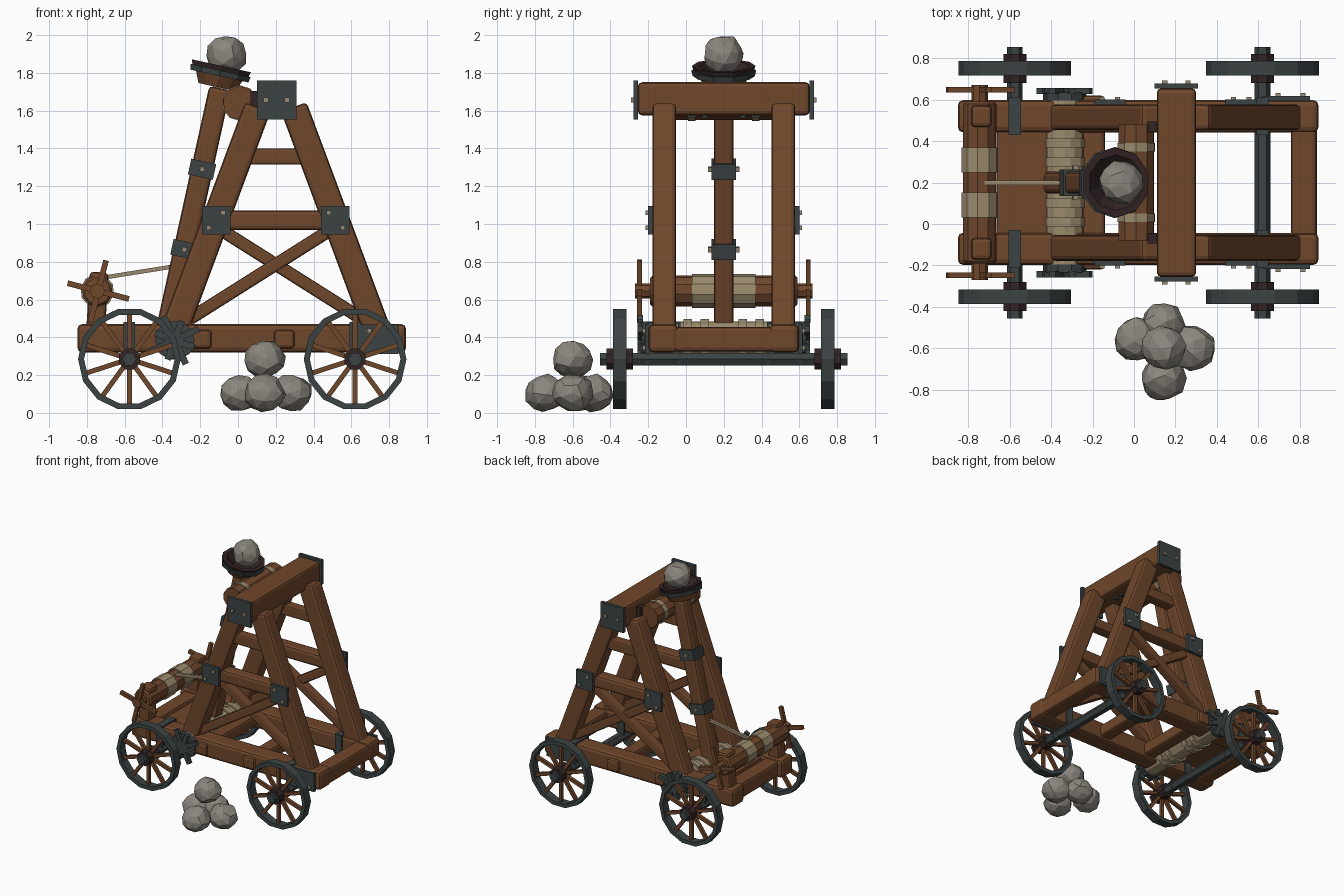
import bpy, bmesh, math, random
from mathutils import Vector, Matrix, Euler

if "Cube" in bpy.data.objects:
    bpy.data.objects.remove(bpy.data.objects["Cube"])

random.seed(4)
YC = 0.2                      # centre line of the machine


def material(name, col):
    m = bpy.data.materials.new(name)
    m.diffuse_color = (*col, 1)
    m.use_nodes = True
    m.node_tree.nodes["Principled BSDF"].inputs["Base Color"].default_value = m.diffuse_color
    return m


WOOD = material("oak wood", (0.160, 0.063, 0.025))
DARK = material("dark wood", (0.032, 0.018, 0.017))
IRON = material("dark iron", (0.045, 0.056, 0.056))
ROPE = material("rope", (0.33, 0.26, 0.155))
BOLT = material("bolt metal", (0.31, 0.26, 0.18))
STONE = material("stone", (0.26, 0.24, 0.21))
Y_AXIS = (-math.pi / 2, 0, 0)


def finish(name, bm, mat, loc=(0, 0, 0), rot=(0, 0, 0)):
    bmesh.ops.recalc_face_normals(bm, faces=bm.faces)
    me = bpy.data.meshes.new(name)
    bm.to_mesh(me)
    bm.free()
    me.materials.append(mat)
    ob = bpy.data.objects.new(name, me)
    ob.location, ob.rotation_euler = loc, rot
    bpy.context.collection.objects.link(ob)
    return ob


def box(name, loc, dims, mat, ry=0, bevel=0.0):
    bm = bmesh.new()
    bmesh.ops.create_cube(bm, size=1, matrix=Matrix.Diagonal((*dims, 1)))
    if bevel:
        bmesh.ops.bevel(bm, geom=bm.edges[:], offset=bevel, segments=2,
                        profile=0.5, affect='EDGES')
    return finish(name, bm, mat, loc, (0, ry, 0))


def beam(name, a, b, y, w, d, mat=WOOD, bevel=0.022):
    """Timber between two (x, z) points; w in the xz plane, d along y."""
    dx, dz = b[0] - a[0], b[1] - a[1]
    return box(name, ((a[0] + b[0]) / 2, y, (a[1] + b[1]) / 2),
               (w, d, math.hypot(dx, dz)), mat, math.atan2(dx, dz), bevel)


def lathe(name, prof, n, mat, loc, rot=Y_AXIS, closed=False, spin=0.0):
    """Turn a profile of (radius, height) points around local z."""
    bm = bmesh.new()
    rings = []
    for k in range(n):
        a = 2 * math.pi * k / n + spin
        rings.append([bm.verts.new((r * math.cos(a), r * math.sin(a), h)) for r, h in prof])
    m = len(prof)
    for k in range(n):
        p, q = rings[k], rings[(k + 1) % n]
        for i in range(m if closed else m - 1):
            j = (i + 1) % m
            bm.faces.new((p[i], p[j], q[j], q[i]))
    bmesh.ops.remove_doubles(bm, verts=bm.verts, dist=1e-5)
    return finish(name, bm, mat, loc, rot)


def rod(name, x, z, y0, y1, r, n, mat, spin=0.0, chamfer=0.0):
    """Solid cylinder along y."""
    c = chamfer
    prof = [(0, y0), (r - c, y0), (r, y0 + c), (r, y1 - c), (r - c, y1), (0, y1)]
    if not c:
        prof = [(0, y0), (r, y0), (r, y1), (0, y1)]
    return lathe(name, prof, n, mat, (x, 0, z), spin=spin)


def stone(name, loc, r, squash=1.0):
    bm = bmesh.new()
    bmesh.ops.create_icosphere(bm, subdivisions=2, radius=r)
    turn = Euler([random.uniform(0, 6) for _ in range(3)]).to_matrix()
    for v in bm.verts:
        v.co = turn @ (v.co * random.uniform(0.91, 1.05))
        v.co.z *= squash
    return finish(name, bm, STONE, loc)


def plate(name, x, z, s, off, w, h, bolts, ry=0):
    """Iron plate on the outer side of a frame, with bolts."""
    box(name, (x, YC + s * off, z), (w, 0.025, h), IRON, ry)
    for bx, bz in bolts:
        box(name + "_bolt", (x + bx, YC + s * (off + 0.018), z + bz), (0.025, 0.016, 0.025), BOLT)


# Side frames, built once per side
for s in (-1, 1):
    yr, yp = YC + s * 0.32, YC + s * 0.315
    box("side_rail", (0.02, yr, 0.395), (1.74, 0.155, 0.15), WOOD, 0, 0.025)
    for m in (-1, 1):
        mx = lambda d: 0.2 + m * d
        beam("frame_leg", (mx(0.55), 0.40), (mx(0.095), 1.62), yp, 0.145, 0.125)
        beam("cross_brace", (mx(-0.46), 0.495), (mx(0.30), 0.975), yp + s * m * 0.004, 0.068, 0.07, bevel=0.012)
        plate("frame_plate", mx(0.315), 1.02, s, 0.388, 0.15, 0.15,
              [(m * -0.035, 0.04), (m * 0.04, -0.04)])
    beam("mid_tie", (-0.15, 1.02), (0.55, 1.02), yp, 0.105, 0.11)
    beam("upper_tie", (0.06, 1.357), (0.34, 1.357), yp, 0.085, 0.09, bevel=0.012)
    plate("top_beam_plate", 0.205, 1.657, s, 0.466, 0.21, 0.205, [(-0.057, 0), (0.055, 0)])
    plate("leg_foot_plate", 0.735, 0.39, s, 0.405, 0.23, 0.155, [(-0.04, 0.045), (0.08, -0.045)])
    # Axle straps over the rails
    for x in (-0.575, 0.62):
        box("axle_strap_top", (x, yr, 0.474), (0.06, 0.18, 0.014), IRON)
        for t in (-1, 1):
            box("axle_strap_side", (x, yr + t * 0.084, 0.37), (0.06, 0.014, 0.215), IRON)
    # Winch post and hand spokes
    box("winch_post", (-0.745, yr, 0.58), (0.10, 0.105, 0.33), WOOD, 0.06, 0.02)
    for a in (0.25, 0.25 + math.pi / 2):
        box("winch_handle", (-0.74, YC + s * 0.447, 0.645), (0.335, 0.026, 0.03), WOOD, a)
    # Torsion washer with crossed ratchet bars
    y0, y1 = sorted((YC + s * 0.395, YC + s * 0.435))
    rod("torsion_washer", -0.335, 0.385, y0, y1, 0.105, 10, IRON)
    for k in range(4):
        box("washer_bar", (-0.335, YC + s * 0.442, 0.385),
            (0.28 if k % 2 else 0.22, 0.03, 0.035), IRON, 0.35 + k * math.pi / 4)
    # Stop roller bracket
    box("roller_bracket", (0.09, YC + s * 0.27, 1.64), (0.05, 0.05, 0.13), DARK)

# Cross timbers of the chassis
for x, w, h, half in ((0.82, 0.125, 0.13, 0.3), (-0.75, 0.125, 0.13, 0.3),
                      (-0.195, 0.11, 0.1, 0.42), (0.245, 0.11, 0.1, 0.42)):
    box("chassis_crossbeam", (x, YC, 0.39), (w, 2 * half, h), WOOD, 0, 0.02)
box("rear_deck", (-0.54, YC, 0.43), (0.24, 0.49, 0.035), WOOD)

# Top beam with bolts underneath
box("top_beam", (0.205, YC, 1.663), (0.19, 0.91, 0.175), WOOD, 0, 0.022)
for y in (-0.17, -0.1, 0.1, 0.17):
    box("top_beam_bolt", (0.205, YC + y, 1.57), (0.03, 0.03, 0.02), IRON)

# Stop roller with rope padding
rod("stop_roller", 0.01, 1.64, YC - 0.28, YC + 0.28, 0.09, 10, WOOD, 0.3)
for y in (-0.17, 0.17):
    rod("roller_padding", 0.01, 1.64, YC + y - 0.02, YC + y + 0.02, 0.095, 10, ROPE, 0.3)

# Winch drum, its rope coils and hubs
rod("winch_drum", -0.745, 0.645, YC - 0.39, YC + 0.39, 0.082, 10, WOOD, 0.2, 0.012)
rod("winch_axle", -0.745, 0.645, YC - 0.47, YC + 0.47, 0.04, 8, WOOD)
for y in (-0.108, 0.108):
    rod("winch_rope_coil", -0.745, 0.645, YC + y - 0.06, YC + y + 0.06, 0.09, 10, ROPE, 0.2)

# Torsion rope bundle
rod("torsion_bundle", -0.335, 0.39, YC - 0.4, YC + 0.4, 0.095, 12, ROPE)
for y in (-0.19, -0.1, 0.1, 0.19):
    rod("torsion_coil", -0.335, 0.39, YC + y - 0.022, YC + y + 0.022, 0.11, 12, ROPE, 0.26)

# Throwing arm with iron bands
TILT = math.atan(0.22)
arm_x = lambda z: -0.1 + 0.22 * (z - 1.7)
beam("throwing_arm", (arm_x(0.36), 0.36), (arm_x(1.72), 1.72), YC, 0.115, 0.105)
for z in (1.29, 0.865):
    box("arm_band", (arm_x(z), YC, z), (0.135, 0.128, 0.085), IRON, TILT)
    for s in (-1, 1):
        box("arm_band_bolt", (arm_x(z), YC + s * 0.07, z), (0.025, 0.025, 0.025), BOLT, TILT)
beam("pull_rope", (-0.72, 0.715), (-0.31, 0.78), YC, 0.022, 0.022, ROPE, 0)

# Bowl: wooden cup, iron hoop, dark lip and lining
bowl = dict(n=10, loc=(-0.112, YC, 1.725), rot=(0, TILT, 0), spin=0.31)
lathe("bowl_cup", [(0, 0), (0.105, 0), (0.15, 0.10), (0.13, 0.10), (0.07, 0.045), (0, 0.045)], mat=WOOD, **bowl)
lathe("bowl_hoop", [(0.135, 0.06), (0.165, 0.06), (0.172, 0.09), (0.135, 0.09)], mat=IRON, closed=True, **bowl)
lathe("bowl_lip", [(0.14, 0.09), (0.160, 0.09), (0.168, 0.115), (0.135, 0.115), (0.075, 0.055), (0, 0.05), (0, 0.047), (0.08, 0.047)],
      mat=DARK, closed=True, **bowl)
stone("loaded_stone", (-0.06, YC, 1.895), 0.108)

# Axles and wheels
for x in (-0.575, 0.62):
    rod("axle", x, 0.285, YC - 0.655, YC + 0.655, 0.038, 6, IRON)
    for s in (-1, 1):
        yw = YC + s * 0.551
        lathe("wheel_rim", [(0.24, -0.035), (0.272, -0.035), (0.272, 0.035), (0.24, 0.035)],
              14, IRON, (x, yw, 0.285), closed=True)
        rod("wheel_hub", x, 0.285, yw - 0.07, yw + 0.07, 0.06, 8, DARK, 0.39)
        for k in range(10):
            a = 2 * math.pi * (k + 0.5) / 10
            c, d = math.cos(a), math.sin(a)
            beam("wheel_spoke", (x + 0.04 * c, 0.285 + 0.04 * d),
                 (x + 0.25 * c, 0.285 + 0.25 * d), yw, 0.026, 0.026, bevel=0)

# Pile of spare stones
for p in ((0.015, -0.555, 0.105), (0.14, -0.49, 0.105), (0.285, -0.595, 0.105),
          (0.14, -0.745, 0.105), (0.14, -0.60, 0.285)):
    stone("spare_stone", p, 0.112, 0.9)
